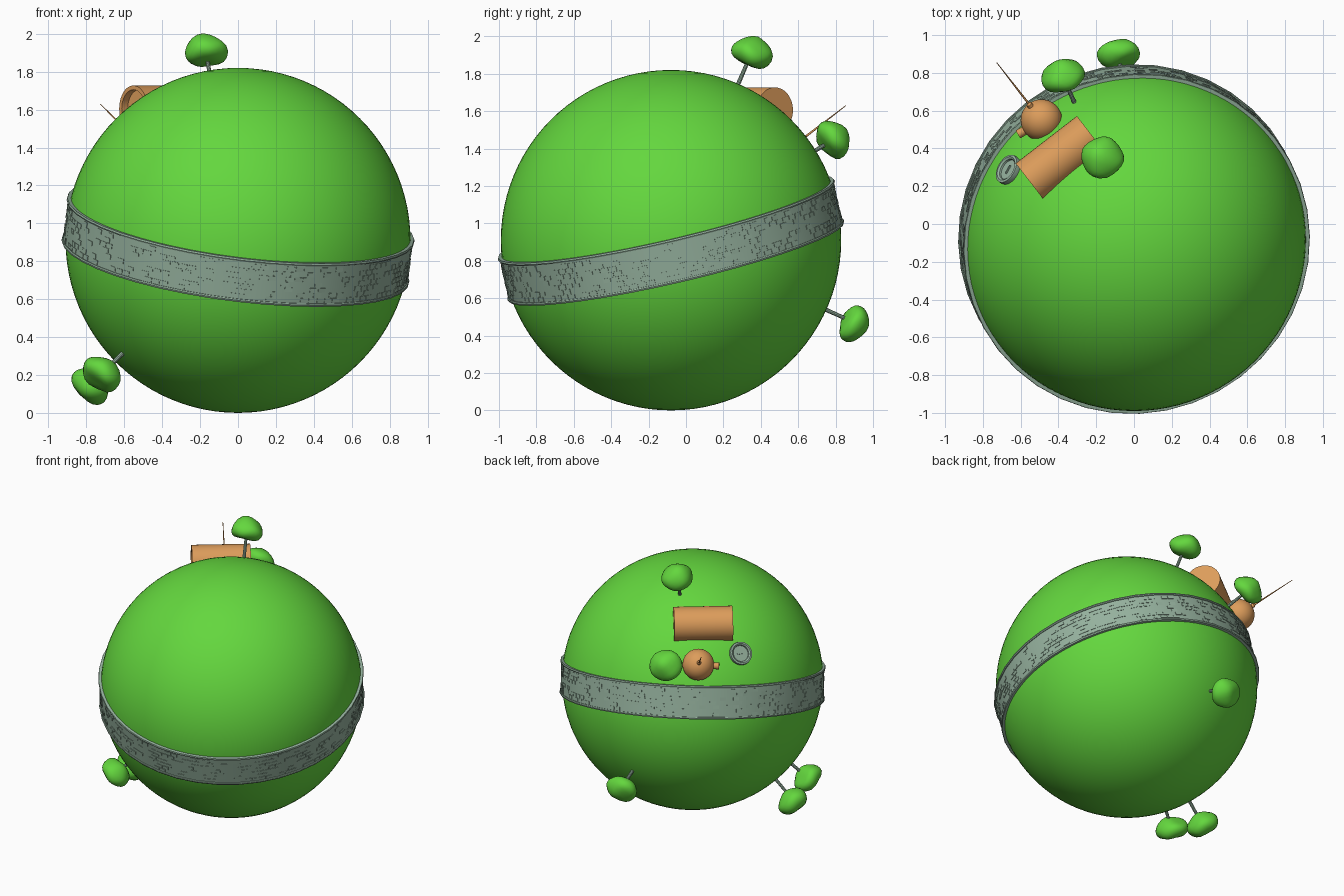
import bpy, bmesh, math, random
from mathutils import Vector, Matrix

if "Cube" in bpy.data.objects:
    bpy.data.objects.remove(bpy.data.objects["Cube"])

random.seed(4)
C = Vector((0, -0.08, 0.91))   # planet centre
R = 0.91                       # planet radius


def material(name, rgb):
    m = bpy.data.materials.new(name)
    m.diffuse_color = (*rgb, 1)
    m.use_nodes = True
    m.node_tree.nodes["Principled BSDF"].inputs["Base Color"].default_value = m.diffuse_color
    return m


GREEN = material("grass_green", (0.127, 0.68, 0.048))
ORANGE = material("clay_orange", (0.72, 0.335, 0.105))
GREY = material("stone_grey_green", (0.30, 0.44, 0.34))


def finish(name, bm, mat, matrix=None, angle=35):
    bmesh.ops.recalc_face_normals(bm, faces=bm.faces)
    me = bpy.data.meshes.new(name)
    bm.to_mesh(me)
    bm.free()
    for p in me.polygons:
        p.use_smooth = True
    me.set_sharp_from_angle(angle=math.radians(angle))
    me.materials.append(mat)
    ob = bpy.data.objects.new(name, me)
    if matrix is not None:
        ob.matrix_world = matrix
    bpy.context.collection.objects.link(ob)
    return ob


def frame(pos, axis):
    """Matrix that puts local z along axis at pos."""
    q = Vector(axis).to_track_quat('Z', 'Y')
    return Matrix.Translation(pos) @ q.to_matrix().to_4x4()


def lathe(name, profile, mat, matrix, segs=32, closed=False, angle=35):
    """Revolve (radius, height) points round local z."""
    bm = bmesh.new()
    rings = []
    for r, h in profile:
        if r == 0:
            rings.append([bm.verts.new((0, 0, h))] * segs)
        else:
            rings.append([bm.verts.new((r * math.cos(2 * math.pi * i / segs),
                                        r * math.sin(2 * math.pi * i / segs), h))
                          for i in range(segs)])
    pairs = list(zip(rings, rings[1:]))
    if closed:
        pairs.append((rings[-1], rings[0]))
    for a, b in pairs:
        for i in range(segs):
            j = (i + 1) % segs
            vs = list(dict.fromkeys((a[i], a[j], b[j], b[i])))
            bm.faces.new(vs)
    return finish(name, bm, mat, matrix, angle)


def ball(name, pos, radius, mat, u=48, v=24):
    bm = bmesh.new()
    bmesh.ops.create_uvsphere(bm, u_segments=u, v_segments=v, radius=radius)
    return finish(name, bm, mat, Matrix.Translation(pos), 60)


# Planet
ball("planet", C, R, GREEN, 96, 48)

# Tilted wall running round the planet, with a raised rim on both edges
WALL = frame(C, (0.128, -0.233, 1))
SEG = 40
W = 0.916
lathe("wall_band", [(0.895, -0.105), (W, -0.105), (W, 0.105), (0.895, 0.105)],
      GREY, WALL, SEG, True)
for name, s in (("wall_rim_upper", 1), ("wall_rim_lower", -1)):
    lathe(name, [(0.885, s * 0.102), (0.922, s * 0.102), (0.925, s * 0.109),
                 (0.922, s * 0.118), (0.885, s * 0.118)], GREY, WALL, SEG, True)


# Scattered thin bricks on the wall face
def wall_point(a, h, lift):
    step = 2 * math.pi / SEG
    r = W * math.cos(step / 2) / math.cos((a % step) - step / 2) + lift
    return (r * math.cos(a), r * math.sin(a), h)


bm = bmesh.new()
rows, cols = 7, 120
for row in range(rows):
    h0 = -0.098 + row * 0.028
    for col in range(cols):
        if random.random() > 0.45:
            continue
        a0 = (col + 0.5 * (row % 2)) * 2 * math.pi / cols
        a1 = a0 + 2 * math.pi / cols * 0.88
        lo, hi = ([bm.verts.new(wall_point(a, h, lift)) for a, h in
                   ((a0, h0), (a1, h0), (a1, h0 + 0.024), (a0, h0 + 0.024))]
                  for lift in (-0.002, 0.003))
        bm.faces.new(hi)
        for i in range(4):
            j = (i + 1) % 4
            bm.faces.new((lo[i], lo[j], hi[j], hi[i]))
finish("wall_bricks", bm, GREY, WALL)


# Trees: thin trunk and lumpy flattened crown, standing radially
def tree(n, pos):
    d = (Vector(pos) - C).normalized()
    lathe(f"tree_{n}_trunk", [(0, 0), (0.012, 0), (0.010, 0.18), (0, 0.18)],
          GREY, frame(C + d * 0.89, d), 10)
    bm = bmesh.new()
    bmesh.ops.create_icosphere(bm, subdivisions=3, radius=1)
    lumps = [(Vector([random.gauss(0, 1) for _ in range(3)]).normalized(),
              random.uniform(-0.16, 0.16)) for _ in range(9)]
    for v in bm.verts:
        k = 1 + sum(amp * max(0, v.co.normalized().dot(l)) ** 4 for l, amp in lumps)
        v.co = Vector((v.co.x * 0.118, v.co.y * 0.112, v.co.z * 0.076)) * k
        v.co.z += 0.012 * math.sin(v.co.x * 28 + n) * math.cos(v.co.y * 24)
    finish(f"tree_{n}_crown", bm, GREEN, frame(Vector(pos), d), 50)


for n, p in enumerate([(-0.17, 0.35, 1.91), (-0.38, 0.79, 1.45), (-0.08, 0.90, 0.47),
                       (-0.72, -0.45, 0.205), (-0.78, -0.19, 0.145)], 1):
    tree(n, p)

# Barrel shelter half sunk into the ground, recessed at its open end
axis = Vector((-0.79, -0.61, 0))
lathe("barrel_shelter", [(0, -0.205), (0.122, -0.205), (0.122, 0.205),
                         (0.100, 0.205), (0.100, 0.165), (0, 0.165)],
      ORANGE, frame((-0.39, 0.35, 1.605), axis), 40)

# Round house with radial mast and porch
hut = Vector((-0.49, 0.55, 1.395))
up = (hut - C).normalized()
ball("round_house", hut, 0.11, ORANGE)
lathe("house_mast", [(0, 0.09), (0.017, 0.09), (0.015, 0.125), (0.006, 0.135),
                     (0.002, 0.45), (0, 0.45)], ORANGE, frame(hut, up), 12)
porch = Vector((-0.85, -0.52, -0.05)).normalized()
lathe("house_porch", [(0, 0.08), (0.024, 0.08), (0.024, 0.145), (0.017, 0.145),
                      (0.017, 0.125), (0, 0.125)], ORANGE, frame(hut, porch), 16)

# Round basin with rim and a bar across the middle
spot = Vector((-0.67, 0.29, 1.43))
out = (spot - C).normalized()
M = frame(C + out * R, out)
lathe("basin", [(0, -0.03), (0.074, -0.03), (0.082, 0.010), (0.080, 0.024),
                (0.068, 0.026), (0.058, 0.018), (0.056, 0.008), (0, 0.008)],
      GREY, M, 32)
bm = bmesh.new()
bmesh.ops.create_cube(bm, size=1, matrix=Matrix.Translation((0, 0, 0.011)) @
                      Matrix.Diagonal((0.05, 0.008, 0.010, 1)))
finish("basin_bar", bm, GREY, M)
